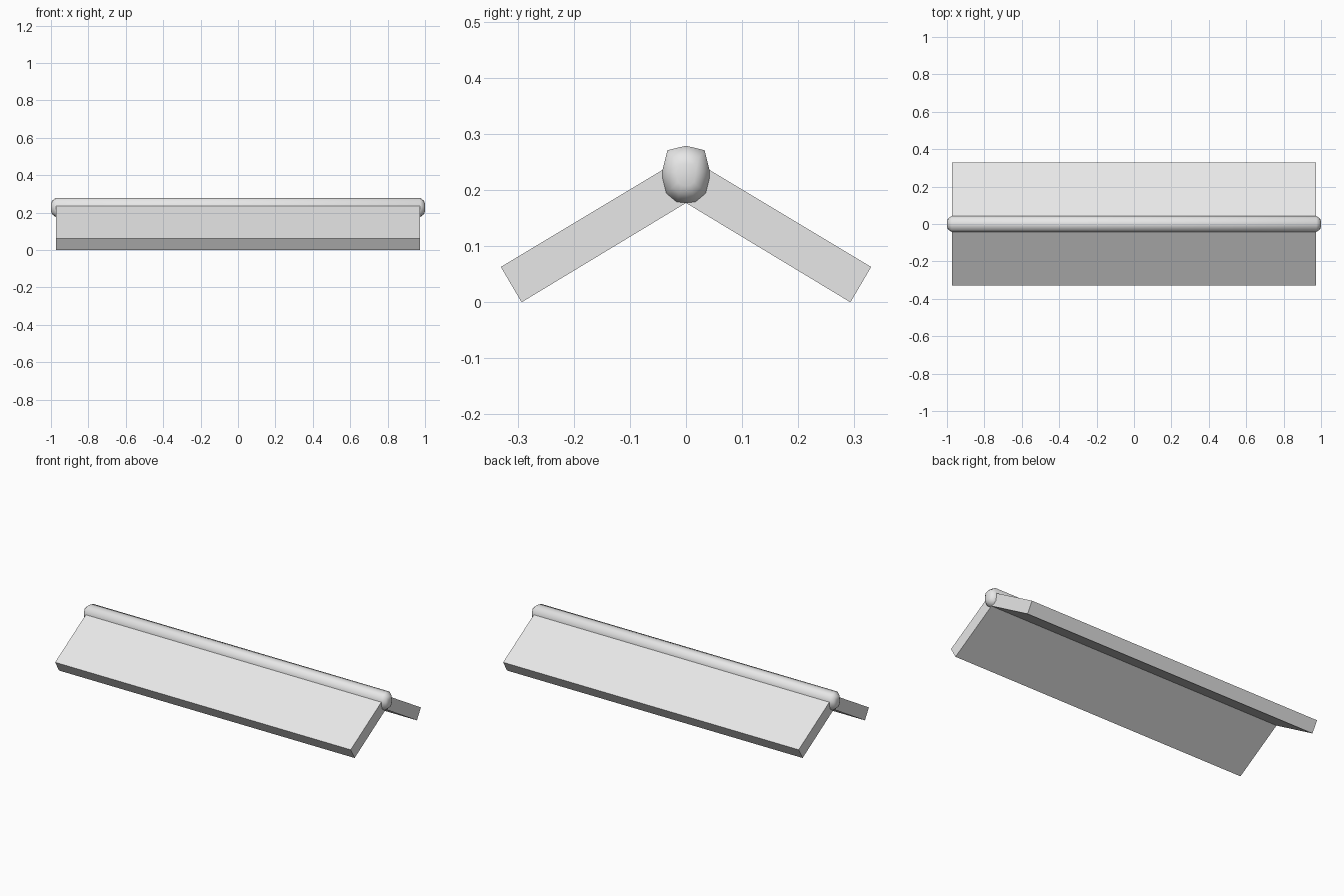
import bpy, bmesh

cube = bpy.data.objects.get("Cube")
if cube:
    bpy.data.objects.remove(cube, do_unlink=True)

grey = bpy.data.materials.new("light_grey")
grey.use_nodes = True
colour = (0.8, 0.8, 0.8, 1)
grey.diffuse_color = colour
grey.node_tree.nodes["Principled BSDF"].inputs["Base Color"].default_value = colour


def loft(name, profile, sections, smooth=False):
    """Sweep a (y, z) profile along x; each section is (x, scale about the profile centre)."""
    bm = bmesh.new()
    mid = (min(z for y, z in profile) + max(z for y, z in profile)) / 2
    rings = []
    for x, s in sections:
        # Only symmetric profiles are scaled, so y scales about zero
        rings.append([bm.verts.new((x, y * s, mid + (z - mid) * s)) for y, z in profile])
    n = len(profile)
    for a, b in zip(rings, rings[1:]):
        for i in range(n):
            j = (i + 1) % n
            bm.faces.new((a[i], a[j], b[j], b[i]))
    bm.faces.new(rings[0])
    bm.faces.new(rings[-1])
    bmesh.ops.recalc_face_normals(bm, faces=bm.faces)
    mesh = bpy.data.meshes.new(name)
    bm.to_mesh(mesh)
    bm.free()
    mesh.materials.append(grey)
    obj = bpy.data.objects.new(name, mesh)
    bpy.context.collection.objects.link(obj)
    if smooth:
        bpy.ops.object.select_all(action='DESELECT')
        obj.select_set(True)
        bpy.context.view_layer.objects.active = obj
        bpy.ops.object.shade_smooth_by_angle(angle=1.0)
    return obj


# Sloping roof panels, mitred together under the ridge
slab = [(0, 0.177), (0.293, 0), (0.33, 0.063), (0, 0.261)]
for name, side in (("front_panel", -1), ("back_panel", 1)):
    loft(name, [(side * y, z) for y, z in slab], [(-0.973, 1), (0.973, 1)])

# Ridge roll with domed ends
half = [(0.033, 0.271), (0.042, 0.235), (0.042, 0.222),
        (0.035, 0.194), (0.017, 0.179)]
ridge = [(0, 0.279)] + half + [(0, 0.177)] + [(-y, z) for y, z in reversed(half)]
ends = [(1, 0.4), (0.994, 0.7), (0.975, 1)]
loft("ridge_cap", ridge, [(-x, s) for x, s in ends] + ends[::-1], smooth=True)
